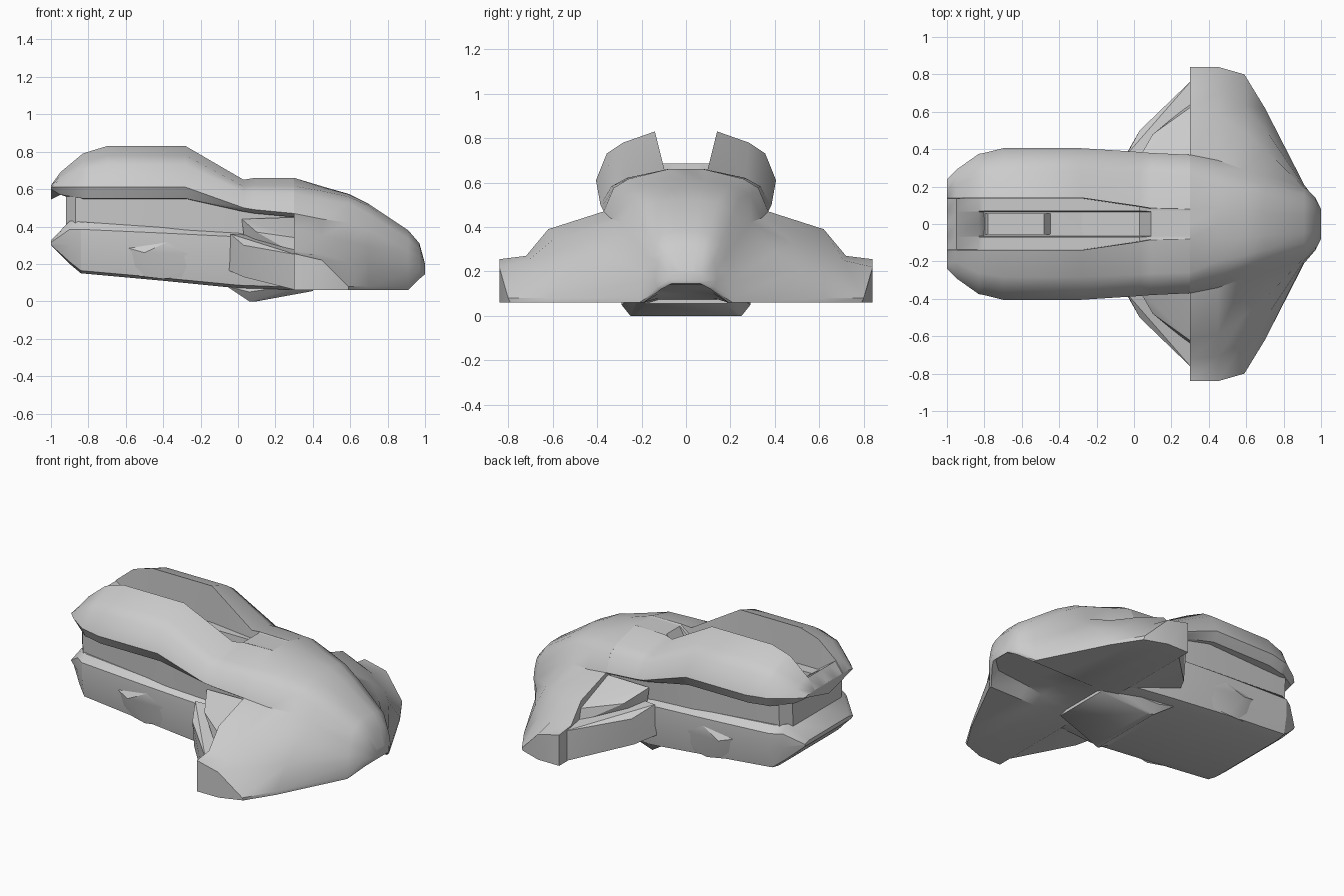
import bpy, bmesh, math

cube = bpy.data.objects.get("Cube")
if cube:
    bpy.data.objects.remove(cube, do_unlink=True)

hull_grey = bpy.data.materials.new("hull_grey")
hull_grey.use_nodes = True
GREY = (0.6, 0.6, 0.6, 1)
hull_grey.diffuse_color = GREY
hull_grey.node_tree.nodes["Principled BSDF"].inputs["Base Color"].default_value = GREY


def finish(name, bm, angle):
    """Turn a bmesh into a shaded, coloured object."""
    bmesh.ops.remove_doubles(bm, verts=bm.verts, dist=0.0005)
    bmesh.ops.recalc_face_normals(bm, faces=bm.faces)
    mesh = bpy.data.meshes.new(name)
    bm.to_mesh(mesh)
    bm.free()
    mesh.materials.append(hull_grey)
    obj = bpy.data.objects.new(name, mesh)
    bpy.context.collection.objects.link(obj)
    bpy.ops.object.select_all(action='DESELECT')
    obj.select_set(True)
    bpy.context.view_layer.objects.active = obj
    bpy.ops.object.shade_smooth_by_angle(angle=math.radians(angle))


def loft(name, stations, angle=32):
    """Skin half sections (x, [(y, z), ...]) mirrored over y = 0."""
    bm = bmesh.new()
    rings = []
    for x, half in stations:
        mirrored = [(-y, z) for y, z in reversed(half[1:-1])]
        rings.append([bm.verts.new((x, y, z)) for y, z in half + mirrored])
    count = len(rings[0])
    for a, b in zip(rings, rings[1:]):
        for i in range(count):
            j = (i + 1) % count
            bm.faces.new((a[i], a[j], b[j], b[i]))
    # end caps as strips, so concave sections stay clean
    for ring in (rings[0], rings[-1]):
        for i in range(count // 2):
            quad = [ring[i], ring[i + 1], ring[-i - 1], ring[-i]]
            quad = list(dict.fromkeys(quad))
            if len(quad) > 2:
                bm.faces.new(quad)
    finish(name, bm, angle)


def block(name, points, mirror=True, angle=20):
    """Faceted convex block, made on both sides when mirrored."""
    for side, sign in (("left", 1), ("right", -1)) if mirror else (("", 1),):
        bm = bmesh.new()
        verts = [bm.verts.new((x, y * sign, z)) for x, y, z in points]
        bmesh.ops.convex_hull(bm, input=verts)
        loose = [v for v in bm.verts if not v.link_faces]
        bmesh.ops.delete(bm, geom=loose, context='VERTS')
        finish((name + "_" + side).strip("_"), bm, angle)


# Upper shell: twin humps, a flat-floored slot between them and a channel in its floor
def shell_section(width, ridge, edge, lip, slot, floor, depth):
    rise = ridge - edge
    channel = min(slot * .75, .065)
    return [(0, floor - depth), (channel, floor - depth), (channel + .004, floor),
            (slot - .003, floor), (slot, ridge),
            (width * .7, edge + rise * .77), (width * .88, edge + rise * .55),
            (width, edge), (width - .03, lip), (0, min(lip, floor - .07))]


shell = [
    (-1.0, .24, .62, .61, .60, .14, .615, 0),
    (-.95, .29, .69, .61, .57, .14, .685, 0),
    (-.83, .375, .79, .61, .55, .14, .60, 0),
    (-.80, .38, .80, .61, .55, .14, .60, .05),
    (-.70, .405, .83, .61, .55, .14, .60, .05),
    (-.28, .405, .83, .61, .55, .14, .60, .05),
    (.03, .385, .65, .50, .48, .095, .60, .05),
    (.09, .38, .66, .49, .47, .085, .655, 0),
    (.30, .37, .66, .47, .45, .08, .66, 0),
]
loft("upper_shell", [(s[0], shell_section(*s[1:])) for s in shell], 42)

# Raised block in the floor channel
block("slot_block", [(x, y, z) for y in (-.055, .055) for x, z in
      ((-.80, .54), (-.78, .60), (-.48, .60), (-.44, .54))], mirror=False)

# Recessed waist between shell and lower hull
waist = [(-.92, .25, .56), (-.87, .315, .56), (-.28, .345, .56), (.0, .34, .50), (.35, .32, .47)]
loft("waist", [(x, [(0, top - .01), (w, top), (w - .01, .36), (0, .36)])
               for x, w, top in waist])


# Lower hull with a chamfered top rim
def lower_section(width, top, rim, base):
    drop = rim - base
    return [(0, top), (width - .04, top), (width, rim), (width, rim - drop * .45),
            (width * .94, base + drop * .06), (width * .76, base), (0, base)]


lower = [
    (-1.0, .24, .325, .315, .30),
    (-.90, .32, .43, .385, .20),
    (-.84, .36, .425, .385, .15),
    (-.40, .37, .395, .365, .11),
    (.0, .37, .365, .345, .07),
    (.40, .32, .30, .27, .06),
]
loft("lower_hull", [(s[0], lower_section(*s[1:])) for s in lower], 28)

# Shallow side bulges with a wedge-shaped intake face, and the belly keel
block("side_bulge", [(-.64, .35, .30), (-.35, .365, .33), (-.50, .39, .26),
                     (-.40, .36, .12), (-.20, .34, .14), (-.58, .33, .14),
                     (-.15, .36, .25)])
block("belly_keel", [(x, y * s, z) for s in (-1, 1) for x, y, z in
      ((-.06, .29, .08), (.06, .25, 0), (.10, .23, 0), (.40, .18, .055),
       (.06, .29, .05), (.40, .22, .10))], mirror=False, angle=30)


# Front hull and wings, with a shallow trough under the chin
def nose_section(depth, half):
    y, z = half[-1]
    y = min(.19, y * .93)
    return half + [(y, z), (y * .65, z + depth), (0, z + depth)]


nose = [
    (.30, 0, [(0, .66), (.08, .66), (.26, .616), (.326, .575), (.37, .47),
              (.62, .39), (.72, .27), (.84, .255), (.84, .06)]),
    (.45, .02, [(0, .615), (.08, .61), (.20, .59), (.29, .545), (.34, .44),
                (.59, .35), (.71, .25), (.84, .22), (.84, .06)]),
    (.59, .04, [(0, .575), (.07, .573), (.17, .56), (.24, .525), (.29, .42),
                (.49, .32), (.63, .21), (.80, .08), (.79, .06)]),
    (.70, .06, [(0, .52), (.06, .52), (.14, .51), (.215, .465), (.26, .38),
                (.40, .29), (.51, .21), (.62, .08), (.62, .06)]),
    (.91, .08, [(0, .38), (.05, .38), (.10, .37), (.16, .335), (.18, .27),
                (.195, .20), (.20, .15), (.21, .08), (.21, .06)]),
    (.97, .03, [(0, .31), (.04, .31), (.08, .30), (.11, .28), (.125, .24),
                (.135, .20), (.14, .16), (.13, .13), (.12, .12)]),
    (1.0, .01, [(0, .20), (.03, .20), (.05, .20), (.07, .19), (.075, .18),
                (.08, .17), (.08, .16), (.08, .15), (.07, .145)]),
]
loft("front_hull", [(x, nose_section(depth, half)) for x, depth, half in nose], 36)

# Swept strake behind each wing, and the fairing sloping up to the shell
block("wing_strake", [(.31, .77, .25), (.31, .77, .06), (.03, .50, .30), (.03, .48, .13),
                      (-.04, .37, .36), (-.06, .34, .17), (.31, .30, .34), (.31, .30, .06)])
block("wing_fairing", [(.31, .63, .34), (.10, .48, .37), (.07, .40, .39), (.02, .34, .44),
                       (.31, .35, .45), (.31, .65, .25), (.05, .34, .2)])
